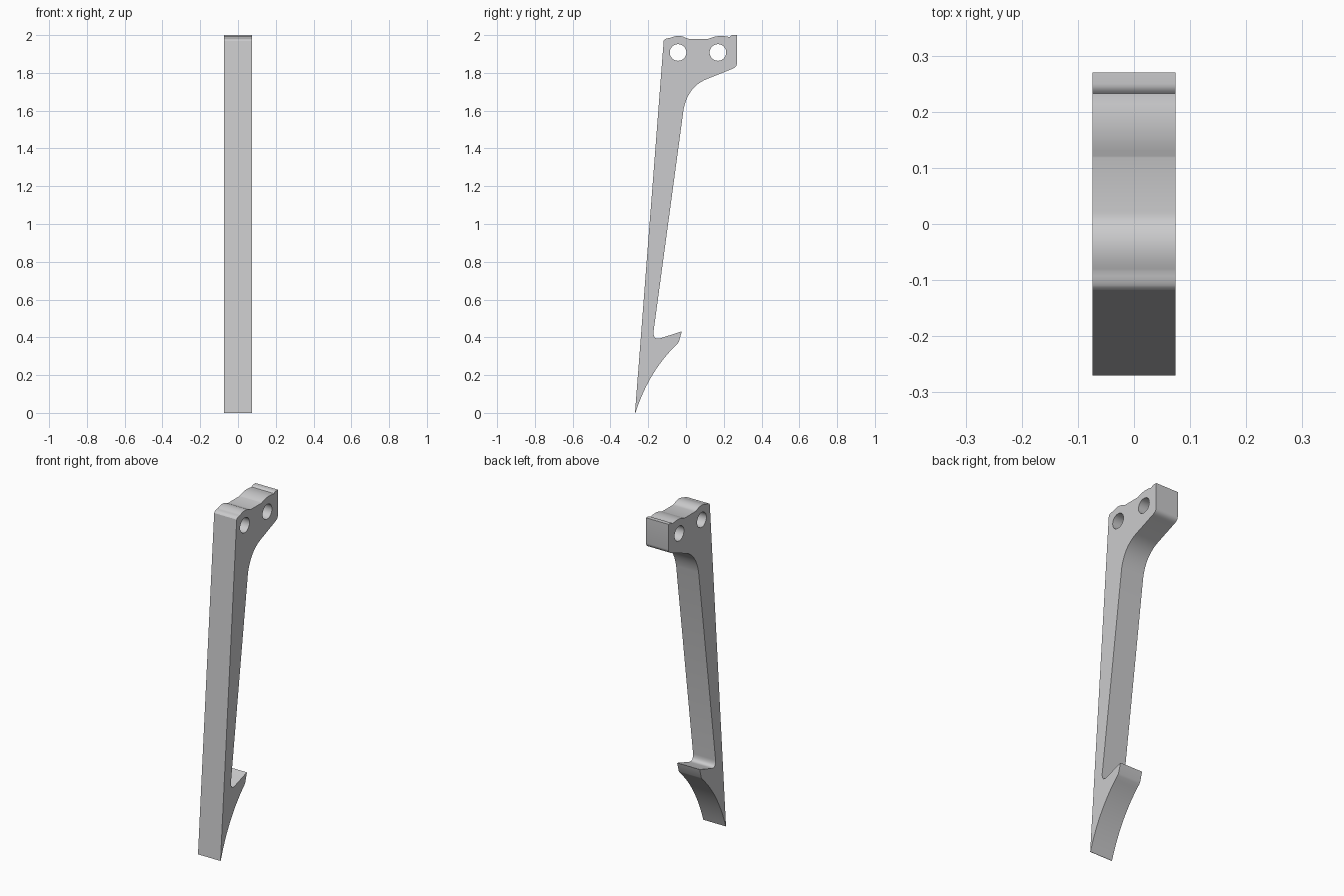
import bpy, bmesh, math

if "Cube" in bpy.data.objects:
    bpy.data.objects.remove(bpy.data.objects["Cube"])

HALF_WIDTH = 0.074


def bend(start, control, end, steps=10):
    """Quadratic curve from start to end, pulled towards control."""
    pts = []
    for i in range(steps + 1):
        t = i / steps
        pts.append(tuple((1 - t) ** 2 * a + 2 * t * (1 - t) * b + t * t * c
                         for a, b, c in zip(start, control, end)))
    return pts


def circle(cy, cz, r, n=40):
    return [(cy + r * math.cos(math.tau * i / n), cz + r * math.sin(math.tau * i / n))
            for i in range(n)]


# Side profile in (y, z)
outline = [(-0.27, 0.0), (-0.118, 1.97)]
# wavy top edge of the head
outline += bend((-0.113, 1.977), (-0.105, 1.983), (-0.085, 1.985), 5)
outline += bend((-0.08, 1.987), (-0.035, 2.005), (0.0, 1.985))
outline += bend((0.005, 1.983), (0.012, 1.98), (0.022, 1.98), 4)
outline += [(0.118, 1.98)]
outline += bend((0.121, 1.981), (0.17, 2.003), (0.225, 1.991))
outline += bend((0.233, 1.991), (0.24, 2.0), (0.25, 2.0), 4)
# rear of the head and the flare into the shank
outline += [(0.27, 2.0)]
outline += bend((0.27, 1.85), (0.268, 1.828), (0.24, 1.819), 6)
outline += bend((0.105, 1.765), (0.01, 1.725), (-0.013, 1.606), 14)
# inner corner and barb
outline += bend((-0.172, 0.43), (-0.174, 0.385), (-0.138, 0.394), 8)
outline += [(-0.022, 0.432), (-0.038, 0.376)]
outline += bend((-0.045, 0.366), (-0.195, 0.225), (-0.268, 0.0), 16)

# Extruded profile with two pin holes
curve = bpy.data.curves.new("hook_profile", "CURVE")
curve.dimensions = "2D"
curve.fill_mode = "BOTH"
curve.extrude = HALF_WIDTH
for loop in (outline, circle(-0.042, 1.908, 0.044), circle(0.169, 1.908, 0.044)):
    spline = curve.splines.new("POLY")
    spline.points.add(len(loop) - 1)
    for point, (y, z) in zip(spline.points, loop):
        point.co = (y, z, 0, 1)
    spline.use_cyclic_u = True

hook = bpy.data.objects.new("barbed_hook_arm", curve)
bpy.context.collection.objects.link(hook)
bpy.context.view_layer.objects.active = hook
hook.select_set(True)
bpy.ops.object.convert(target="MESH")
hook = bpy.context.object
hook.name = "barbed_hook_arm"

# Stand the profile upright: (y, z, depth) -> (depth, y, z)
bm = bmesh.new()
bm.from_mesh(hook.data)
for v in bm.verts:
    v.co = (v.co.z, v.co.x, v.co.y)
bmesh.ops.remove_doubles(bm, verts=bm.verts, dist=0.0002)
bmesh.ops.recalc_face_normals(bm, faces=bm.faces)
bm.to_mesh(hook.data)
bm.free()

metal = bpy.data.materials.new("light_grey_metal")
metal.diffuse_color = (0.6, 0.6, 0.61, 1)
metal.use_nodes = True
metal.node_tree.nodes["Principled BSDF"].inputs["Base Color"].default_value = metal.diffuse_color
hook.data.materials.clear()
hook.data.materials.append(metal)
bpy.ops.object.shade_smooth_by_angle(angle=math.radians(30))
